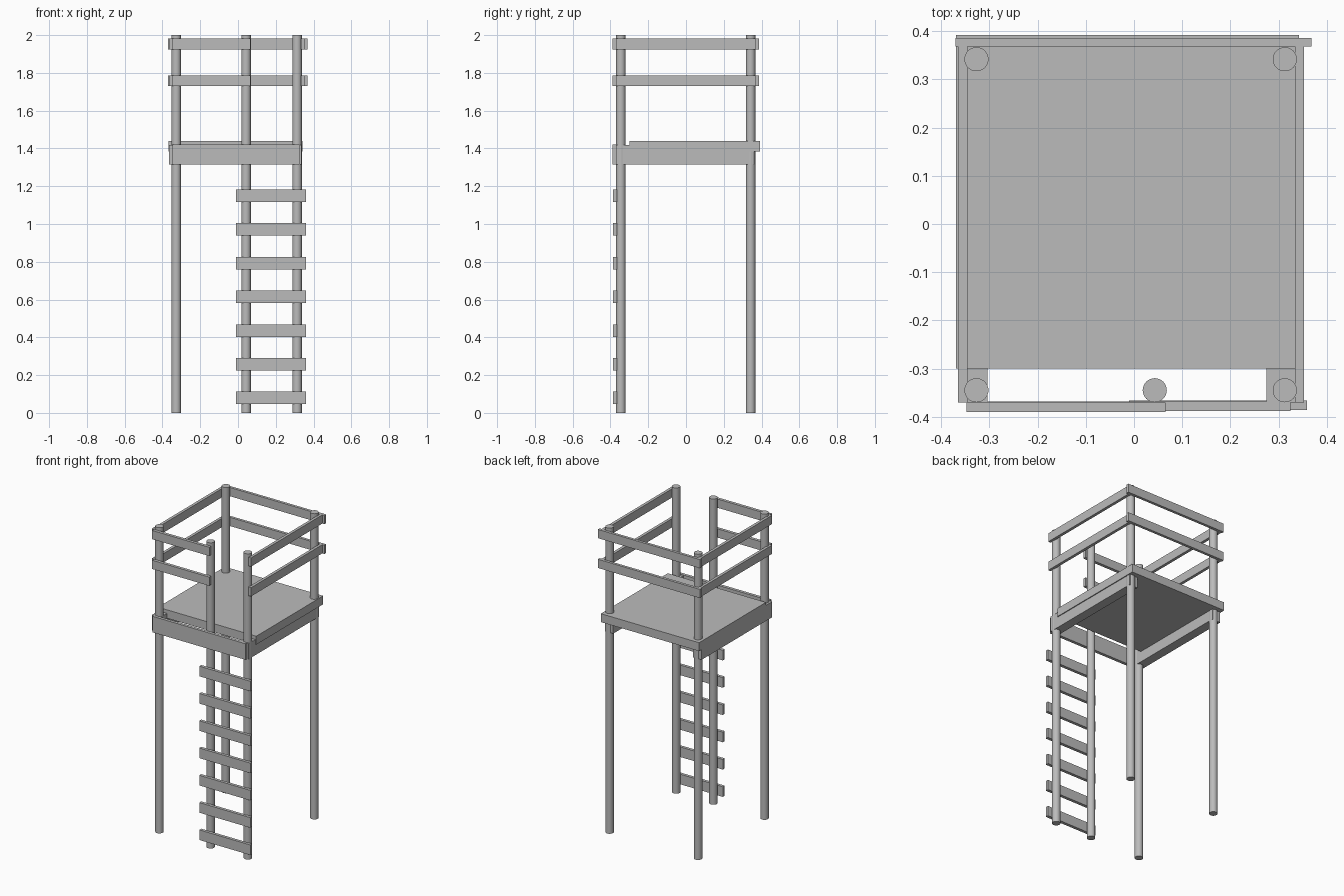
import bpy
import bmesh
from mathutils import Matrix, Vector

cube = bpy.data.objects.get("Cube")
if cube:
    bpy.data.objects.remove(cube, do_unlink=True)

# Single plain grey finish
grey = bpy.data.materials.new("plain_grey")
grey.use_nodes = True
colour = (0.5, 0.5, 0.5, 1)
grey.diffuse_color = colour
grey.node_tree.nodes["Principled BSDF"].inputs["Base Color"].default_value = colour


def finish(name, bm):
    mesh = bpy.data.meshes.new(name)
    bm.to_mesh(mesh)
    bm.free()
    mesh.materials.append(grey)
    obj = bpy.data.objects.new(name, mesh)
    bpy.context.collection.objects.link(obj)
    return obj


def board(name, xs, ys, zs):
    """Box spanning the given ranges."""
    low, high = (Vector(c) for c in zip(xs, ys, zs))
    bm = bmesh.new()
    bmesh.ops.create_cube(bm, size=1, matrix=Matrix.Translation((low + high) / 2)
                          @ Matrix.Diagonal((*(high - low), 1)))
    return finish(name, bm)


def post(name, x, y, height=2.0, radius=0.025):
    """Round pole standing on the ground."""
    bm = bmesh.new()
    bmesh.ops.create_cone(bm, cap_ends=True, segments=32, radius1=radius,
                          radius2=radius, depth=height,
                          matrix=Matrix.Translation((x, y, height / 2)))
    for face in bm.faces:
        face.smooth = len(face.verts) == 4
    for edge in bm.edges:
        edge.smooth = all(f.smooth for f in edge.link_faces)
    return finish(name, bm)


# Posts: four corners and the ladder's inner pole
LEFT, RIGHT, FRONT, BACK = 0.313, -0.327, -0.345, 0.342
post("front_left_post", LEFT, FRONT)
post("front_right_post", RIGHT, FRONT)
post("back_left_post", LEFT, BACK)
post("back_right_post", RIGHT, BACK)
post("ladder_post", 0.043, FRONT)

# Platform: deck on two side beams and a front beam
board("deck", (-0.369, 0.342), (-0.3, 0.392), (1.385, 1.44))
board("left_beam", (0.275, 0.336), (-0.37, 0.36), (1.315, 1.417))
board("right_beam", (-0.365, -0.304), (-0.37, 0.36), (1.315, 1.417))
board("front_beam", (-0.348, 0.325), (-0.388, -0.368), (1.315, 1.42))

# Two levels of guard rails
for level, z in (("lower", 1.73), ("upper", 1.925)):
    zs = (z, z + 0.057)
    board(level + "_back_rail", (-0.37, 0.368), (0.368, 0.386), zs)
    board(level + "_front_rail", (-0.348, 0.065), (-0.39, -0.37), zs)
    board(level + "_left_rail", (0.334, 0.353), (-0.37, 0.368), zs)
    board(level + "_right_rail", (-0.365, -0.346), (-0.37, 0.368), zs)

# Ladder rungs
for i in range(7):
    z = 0.079 + i * 0.1785
    board(f"ladder_rung_{i + 1}", (-0.01, 0.359), (-0.386, -0.366),
          (z - 0.033, z + 0.033))
